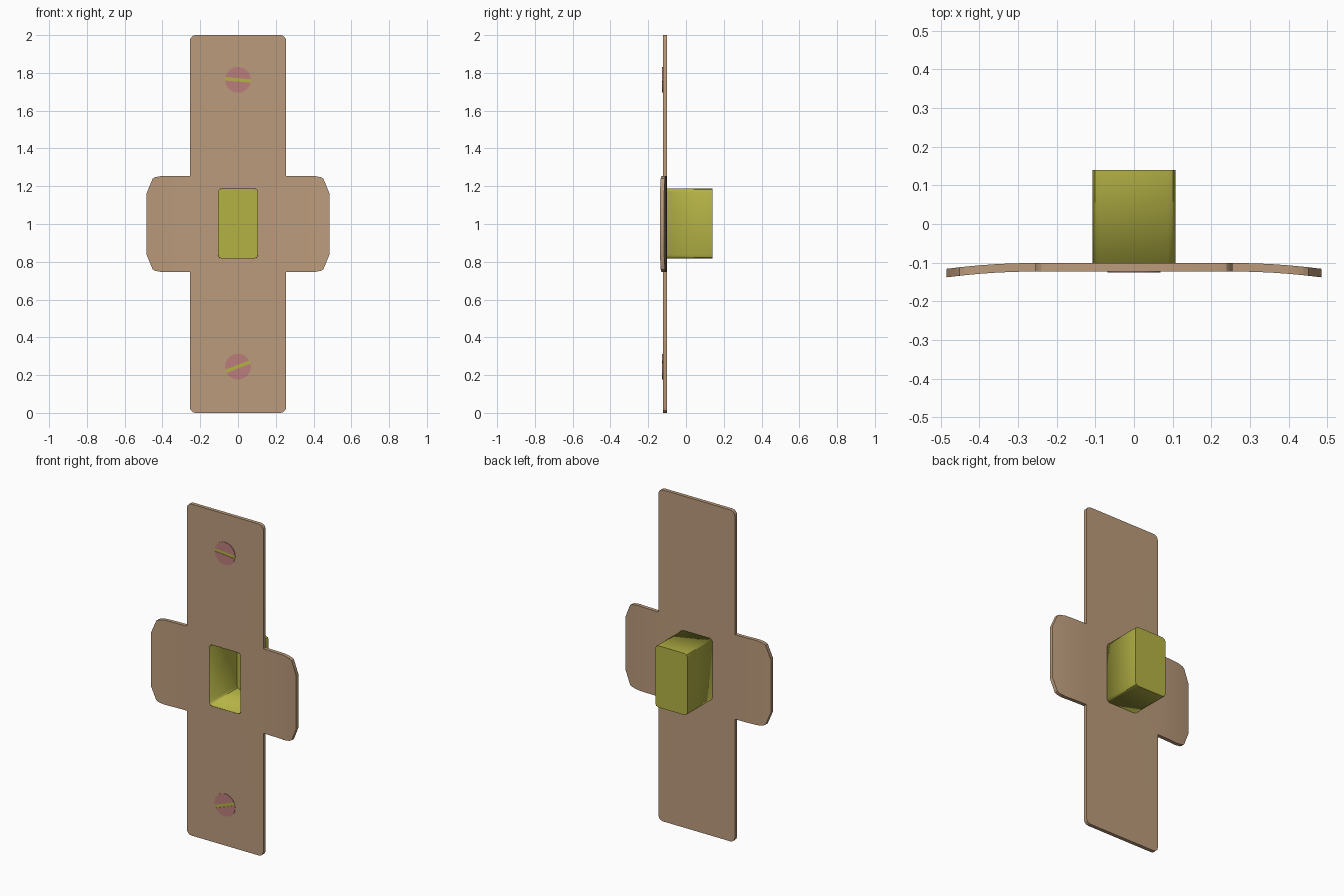
import bpy, bmesh
from math import sin, cos, pi, radians, asin
from mathutils import Vector

if "Cube" in bpy.data.objects:
    bpy.data.objects.remove(bpy.data.objects["Cube"])

FRONT, BACK = -0.123, -0.101      # faces of the sheet metal
HALF_W, TAB_END = 0.255, 0.485


def material(name, color):
    m = bpy.data.materials.new(name)
    m.diffuse_color = (*color, 1)
    m.use_nodes = True
    m.node_tree.nodes["Principled BSDF"].inputs["Base Color"].default_value = m.diffuse_color
    return m


plate_mat = material("plate_tan", (0.50, 0.33, 0.20))
box_mat = material("box_yellow", (0.46, 0.45, 0.06))
screw_mat = material("screw_pink", (0.50, 0.21, 0.20))


def finish(bm, name, mat):
    bmesh.ops.recalc_face_normals(bm, faces=bm.faces[:])
    me = bpy.data.meshes.new(name)
    bm.to_mesh(me)
    bm.free()
    ob = bpy.data.objects.new(name, me)
    bpy.context.collection.objects.link(ob)
    me.materials.append(mat)
    bpy.ops.object.select_all(action='DESELECT')
    ob.select_set(True)
    bpy.context.view_layer.objects.active = ob
    bpy.ops.object.shade_smooth_by_angle(angle=radians(30))
    return ob


def loop(bm, pts, y):
    vs = [bm.verts.new((x, y, z)) for x, z in pts]
    return vs, [bm.edges.new((vs[i - 1], vs[i])) for i in range(len(vs))]


def extrude(bm, faces, dy):
    ret = bmesh.ops.extrude_face_region(bm, geom=faces, use_keep_orig=True)
    vs = [v for v in ret["geom"] if isinstance(v, bmesh.types.BMVert)]
    bmesh.ops.translate(bm, verts=vs, vec=(0, dy, 0))


def corner(x, z, r, n=3):
    """Rounded upper right corner, running from the side to the top."""
    return [(x - r + r * cos(pi / 2 * i / n), z - r + r * sin(pi / 2 * i / n)) for i in range(n + 1)]


def four_way(quarter, cz):
    """Mirror an upper right quarter outline (z relative to cz) into a closed loop."""
    top = quarter + [(-x, z) for x, z in reversed(quarter)]
    pts = top + [(x, -z) for x, z in reversed(top)]
    return [(x, z + cz) for x, z in pts]


# Strike plate: cross outline with a rectangular latch opening
tab_quarter = [(TAB_END, 0.16), (0.452, 0.24), (0.438, 0.248), (0.40, 0.255), (HALF_W, 0.255)]
outline = four_way(tab_quarter + corner(HALF_W, 1.0, 0.03), 1.0)
opening = four_way(corner(0.107, 0.186, 0.02, 2), 1.003)

bm = bmesh.new()
edges = loop(bm, outline, FRONT)[1] + loop(bm, opening, FRONT)[1]
bmesh.ops.triangle_fill(bm, edges=edges, use_beauty=True, normal=(0, -1, 0))
for s in (-1, 1):
    for x in (HALF_W, 0.29, 0.325, 0.36, 0.40, 0.44):
        bmesh.ops.bisect_plane(bm, geom=bm.verts[:] + bm.edges[:] + bm.faces[:],
                               plane_co=(s * x, 0, 0), plane_no=(1, 0, 0), dist=1e-5)
extrude(bm, bm.faces[:], BACK - FRONT)
bmesh.ops.recalc_face_normals(bm, faces=bm.faces[:])
# The latch box lines the opening, so drop its rim faces
rim = [f for f in bm.faces if abs(f.normal.y) < 0.1
       and abs(f.calc_center_median().x) < 0.12 and abs(f.calc_center_median().z - 1) < 0.2]
bmesh.ops.delete(bm, geom=rim, context='FACES_ONLY')
# Curl the side tabs toward the front
for v in bm.verts:
    t = max(0.0, (abs(v.co.x) - HALF_W) / (TAB_END - HALF_W))
    v.co.y -= 0.015 * t * t
finish(bm, "strike_plate", plate_mat)

# Latch box: thin cup, open at the front
bm = bmesh.new()
back = [bm.verts.new((x, 0.14, z)) for x, z in opening]
front = [bm.verts.new((x, FRONT, z)) for x, z in opening]
bm.faces.new(back)
for i in range(len(back)):
    bm.faces.new((back[i - 1], back[i], front[i], front[i - 1]))
box = finish(bm, "latch_box", box_mat)
# Make outward normals certain before thickening inward
if max(box.data.polygons, key=lambda p: p.center.y).normal.y < 0:
    box.data.flip_normals()
wall = box.modifiers.new("wall", 'SOLIDIFY')
wall.thickness = 0.003
wall.offset = -1


# Screw heads: two circle segments with the driver slot between them
def screw(name, z, angle, r=0.068, slot=0.009):
    bm = bmesh.new()
    a0 = asin(slot / r)
    for side in (0, pi):
        pts = []
        for i in range(17):
            a = a0 + (pi - 2 * a0) * i / 16 + side + radians(angle)
            pts.append((r * cos(a), z + r * sin(a)))
        bm.faces.new([bm.verts.new((x, FRONT + 0.001, zz)) for x, zz in pts])
    extrude(bm, bm.faces[:], -0.004)
    finish(bm, name, screw_mat)
    # Slot floor
    bm = bmesh.new()
    a = radians(angle)
    u, w = Vector((cos(a), 0, sin(a))) * r, Vector((-sin(a), 0, cos(a))) * slot
    c = Vector((0, FRONT - 0.001, z))
    f = bm.faces.new([bm.verts.new(c + p) for p in (-u - w, u - w, u + w, w - u)])
    extrude(bm, [f], 0.0015)
    finish(bm, name + "_slot", box_mat)


screw("upper_screw", 1.763, -5)
screw("lower_screw", 0.245, 21)
